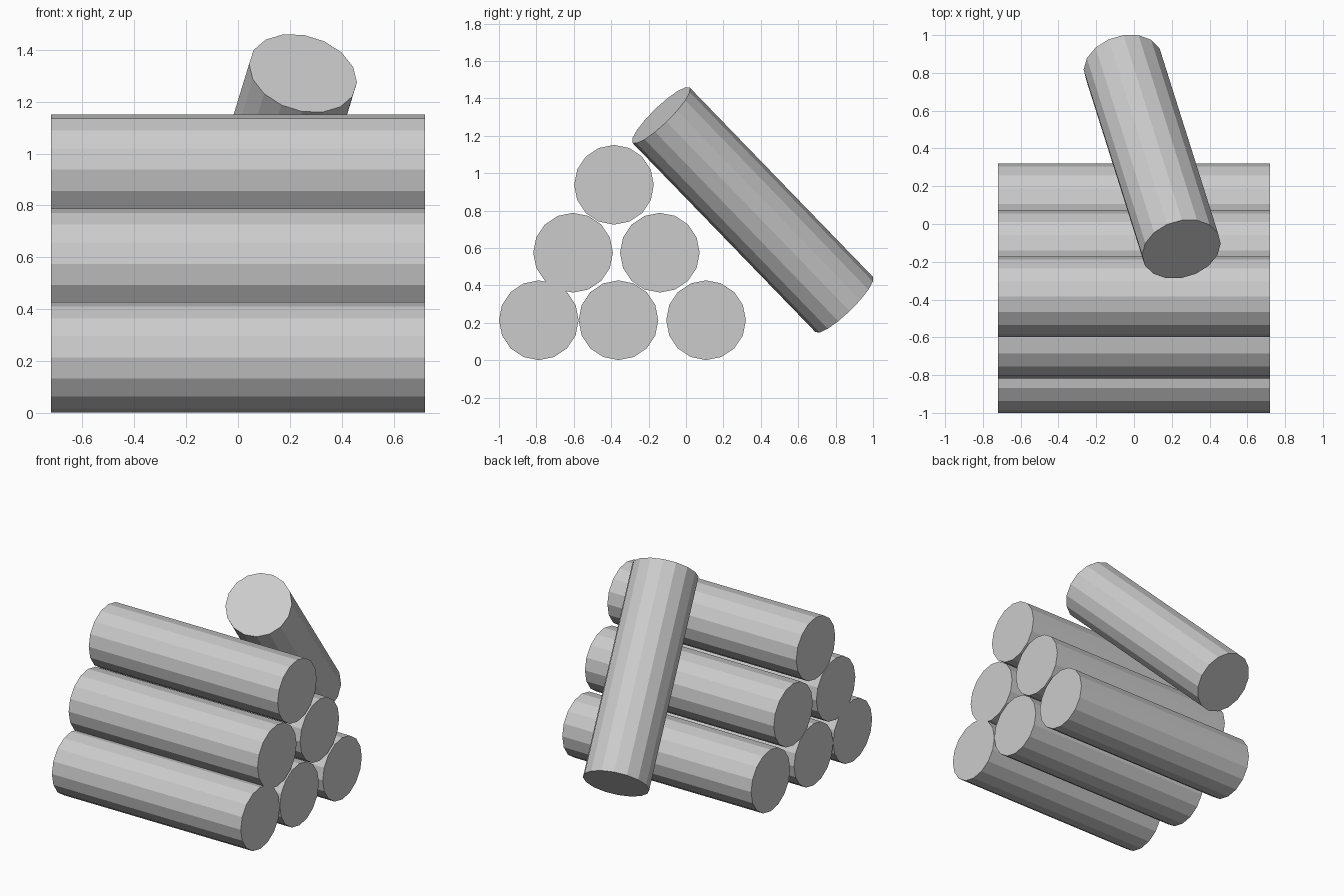
import bpy
import math
from mathutils import Matrix, Vector

default_cube = bpy.data.objects.get("Cube")
if default_cube:
    bpy.data.objects.remove(default_cube, do_unlink=True)

RADIUS = 0.213
LENGTH = 1.442
SIDES = 16

# One plain grey for every log
grey = bpy.data.materials.new("log_grey")
grey.use_nodes = True
colour = (0.6, 0.6, 0.6, 1.0)
grey.diffuse_color = colour
grey.node_tree.nodes["Principled BSDF"].inputs["Base Color"].default_value = colour


def add_log(name, centre, across, axis):
    """Flat-shaded log along axis, with one corner pointing along across."""
    bpy.ops.mesh.primitive_cylinder_add(vertices=SIDES, radius=RADIUS, depth=LENGTH)
    log = bpy.context.object
    log.name = name
    axis = axis.normalized()
    across = (across - axis * across.dot(axis)).normalized()
    turn = Matrix((across, axis.cross(across), axis)).transposed()
    log.matrix_world = Matrix.Translation(centre) @ turn.to_4x4()
    log.data.materials.append(grey)
    return log


# Stacked pile: rows of logs lying along x
rows = {
    "bottom": (0.214, (-0.787, -0.361, 0.107)),
    "middle": (0.575, (-0.604, -0.14)),
    "top": (0.938, (-0.385,)),
}
for row, (height, positions) in rows.items():
    for number, y in enumerate(positions, 1):
        add_log(f"{row}_log_{number}", Vector((0, y, height)),
                Vector((0, 0, 1)), Vector((1, 0, 0)))

# Log leaning on the back of the pile
upper = Vector((0.252, -0.137, 1.314))
lower = Vector((-0.06, 0.85, 0.294))
axis = (upper - lower).normalized()
level = Vector((-axis.y, axis.x, 0)).normalized()
across = Matrix.Rotation(math.radians(9), 3, axis) @ level
add_log("leaning_log", (upper + lower) / 2, across, axis)
